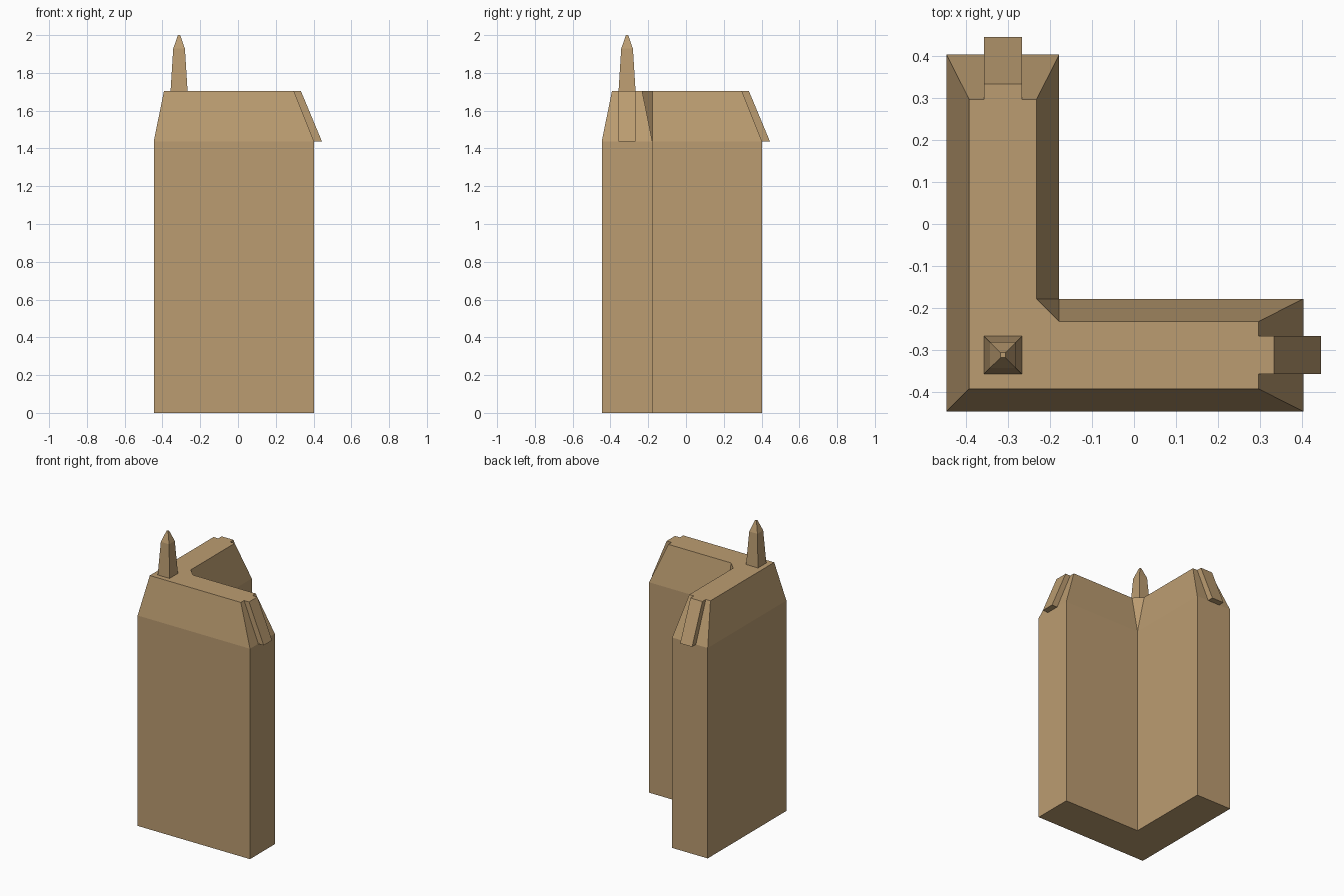
import bpy, bmesh

if "Cube" in bpy.data.objects:
    bpy.data.objects.remove(bpy.data.objects["Cube"])

stone = bpy.data.materials.new("tan_stone")
stone.diffuse_color = (0.50, 0.335, 0.165, 1)
stone.use_nodes = True
stone.node_tree.nodes["Principled BSDF"].inputs["Base Color"].default_value = stone.diffuse_color


def loft(name, rings):
    """Join rings of 3D points with quads, cap both ends, merge doubled points."""
    bm = bmesh.new()
    loops = [[bm.verts.new(p) for p in ring] for ring in rings]
    n = len(loops[0])
    for a, b in zip(loops, loops[1:]):
        for i in range(n):
            j = (i + 1) % n
            bm.faces.new((a[i], a[j], b[j], b[i]))
    bm.faces.new(loops[0][::-1])
    bm.faces.new(loops[-1])
    bmesh.ops.remove_doubles(bm, verts=bm.verts[:], dist=1e-5)
    bmesh.ops.recalc_face_normals(bm, faces=bm.faces[:])
    mesh = bpy.data.meshes.new(name)
    bm.to_mesh(mesh)
    bm.free()
    mesh.materials.append(stone)
    obj = bpy.data.objects.new(name, mesh)
    bpy.context.collection.objects.link(obj)
    return obj


def l_outline(out, inn, end, z, c1, c2):
    """L plan: outer side, inner side, arm end; c1-c2 chamfer the inner corner."""
    pts = [(out, out), (end, out), (end, inn), (c1, inn), (inn, c1),
           (inn, end), (out, end)] if c2 else []
    return [(x, y, z) for x, y in pts]


EAVE, TOP = 1.437, 1.704
IN = -0.178

# L-shaped tower walls and sloped roof, chamfered at the inner corner
wall = lambda z: l_outline(-0.446, IN, 0.403, z, IN, True)
roof_top = l_outline(-0.392, -0.232, 0.296, TOP, IN, True)
loft("tower_body", [wall(0), wall(EAVE), roof_top])

# Raised slab down the sloped end of each arm
MID, HALF = -0.312, 0.045
profile = [(0.296, TOP), (0.333, TOP), (0.4445, EAVE), (0.403, EAVE)]
sides = (MID - HALF, MID + HALF)
loft("end_slab_right", [[(d, s, z) for d, z in profile] for s in sides])
loft("end_slab_back", [[(s, d, z) for d, z in profile] for s in sides])

# Tapered square spire on the corner
loft("corner_spire", [
    [(MID + h * sx, MID + h * sy, z) for sx, sy in ((-1, -1), (1, -1), (1, 1), (-1, 1))]
    for h, z in ((HALF, TOP), (0.031, 1.928), (0.006, 2.0))])
